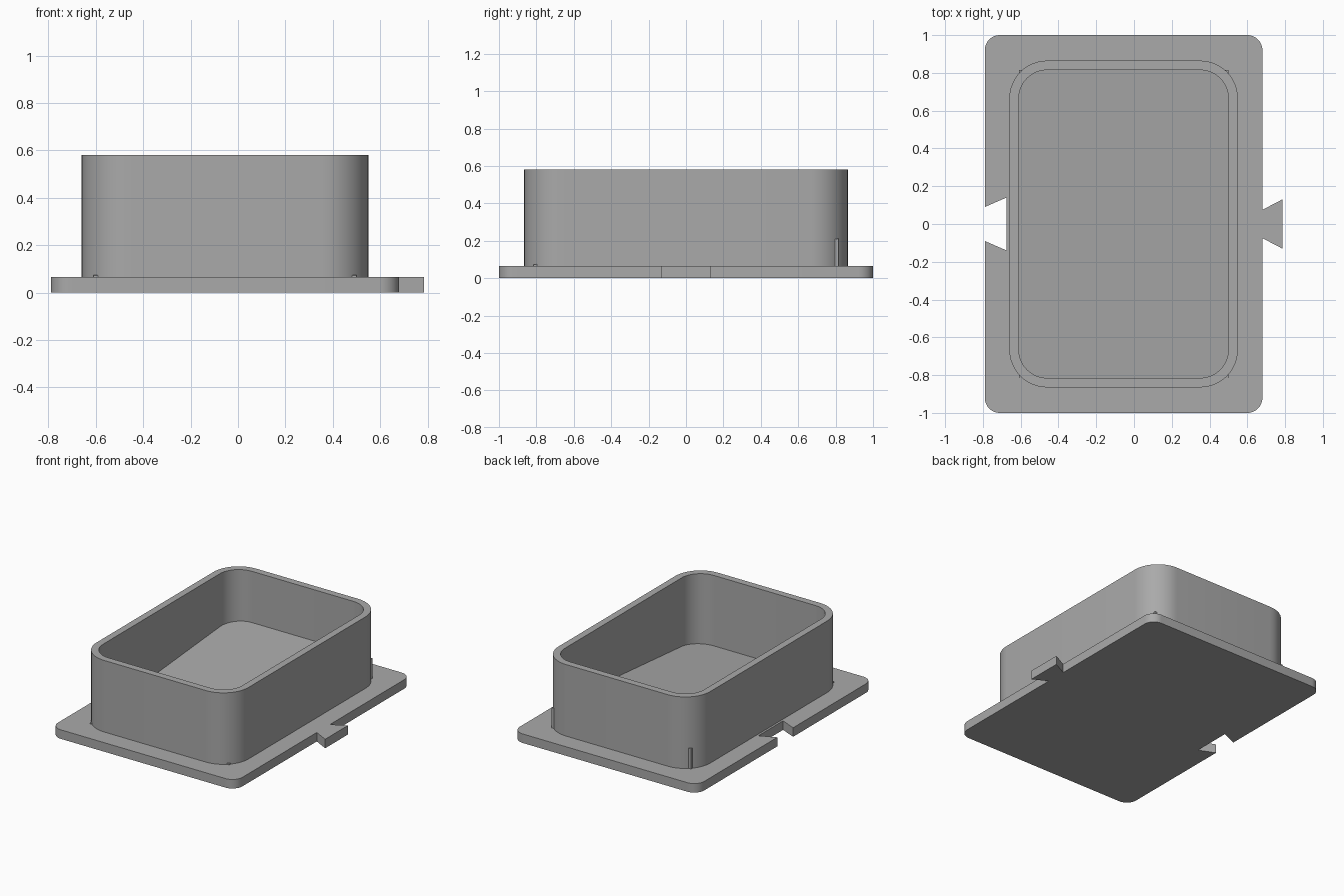
import bpy, bmesh, math

cube = bpy.data.objects.get("Cube")
if cube:
    bpy.data.objects.remove(cube, do_unlink=True)

PLATE_TOP, RIM_TOP = 0.065, 0.58
BOX_X = -0.055          # centre of the tray across the plate

gray = bpy.data.materials.new("plain gray")
gray.use_nodes = True
gray.diffuse_color = (0.4, 0.4, 0.4, 1)
gray.node_tree.nodes["Principled BSDF"].inputs["Base Color"].default_value = (0.4, 0.4, 0.4, 1)


def corner(cx, cy, r, start, steps=12):
    """Quarter arc, counter-clockwise from the start angle in degrees."""
    angles = [math.radians(start + 90 * i / steps) for i in range(steps + 1)]
    return [(cx + r * math.cos(a), cy + r * math.sin(a)) for a in angles]


def rounded_rect(cx, hx, hy, r):
    x, y = hx - r, hy - r
    return (corner(cx + x, y, r, 0) + corner(cx - x, y, r, 90)
            + corner(cx - x, -y, r, 180) + corner(cx + x, -y, r, 270))


def finish(bm, name):
    bmesh.ops.recalc_face_normals(bm, faces=bm.faces)
    mesh = bpy.data.meshes.new(name)
    bm.to_mesh(mesh)
    bm.free()
    mesh.materials.append(gray)
    obj = bpy.data.objects.new(name, mesh)
    bpy.context.collection.objects.link(obj)
    bpy.ops.object.select_all(action="DESELECT")
    obj.select_set(True)
    bpy.context.view_layer.objects.active = obj
    bpy.ops.object.shade_smooth_by_angle(angle=math.radians(30))
    return obj


def prism(name, outline, z0, z1):
    """Upright prism; z1 is a function of (x, y) giving the top height."""
    bm = bmesh.new()
    low = [bm.verts.new((x, y, z0)) for x, y in outline]
    high = [bm.verts.new((x, y, z1(x, y))) for x, y in outline]
    bm.faces.new(low)
    bm.faces.new(high)
    for i in range(len(low)):
        j = (i + 1) % len(low)
        bm.faces.new((low[i], low[j], high[j], high[i]))
    return finish(bm, name)


# Base plate with dovetail tab on one side and matching notch on the other
left, right, r = -0.79, 0.68, 0.08
tab = [(right, -0.075), (0.785, -0.13), (0.785, 0.13), (right, 0.075)]
notch = [(left, 0.09), (-0.675, 0.14), (-0.675, -0.14), (left, -0.09)]
plate = (tab + corner(right - r, 1 - r, r, 0) + corner(left + r, 1 - r, r, 90)
         + notch + corner(left + r, r - 1, r, 180) + corner(right - r, r - 1, r, 270))
prism("base_plate", plate, 0, lambda x, y: PLATE_TOP)

# Tray wall: ring between two rounded rectangles
bm = bmesh.new()
rings = []
for hx, hy, rad, z in ((0.605, 0.865, 0.2, PLATE_TOP), (0.605, 0.865, 0.2, RIM_TOP),
                       (0.555, 0.815, 0.15, RIM_TOP), (0.555, 0.815, 0.15, PLATE_TOP)):
    rings.append([bm.verts.new((x, y, z)) for x, y in rounded_rect(BOX_X, hx, hy, rad)])
for k in range(4):
    a, b = rings[k], rings[(k + 1) % 4]
    for i in range(len(a)):
        j = (i + 1) % len(a)
        bm.faces.new((a[i], a[j], b[j], b[i]))
finish(bm, "tray_wall")

# Sloped floor, whose square corners poke slightly through the rounded wall
hx, hy = 0.555, 0.815
floor = [(BOX_X + sx * hx, sy * hy) for sx, sy in ((-1, -1), (1, -1), (1, 1), (-1, 1))]
prism("sloped_floor", floor, PLATE_TOP, lambda x, y: 0.142 + 0.069 * y / hy)
